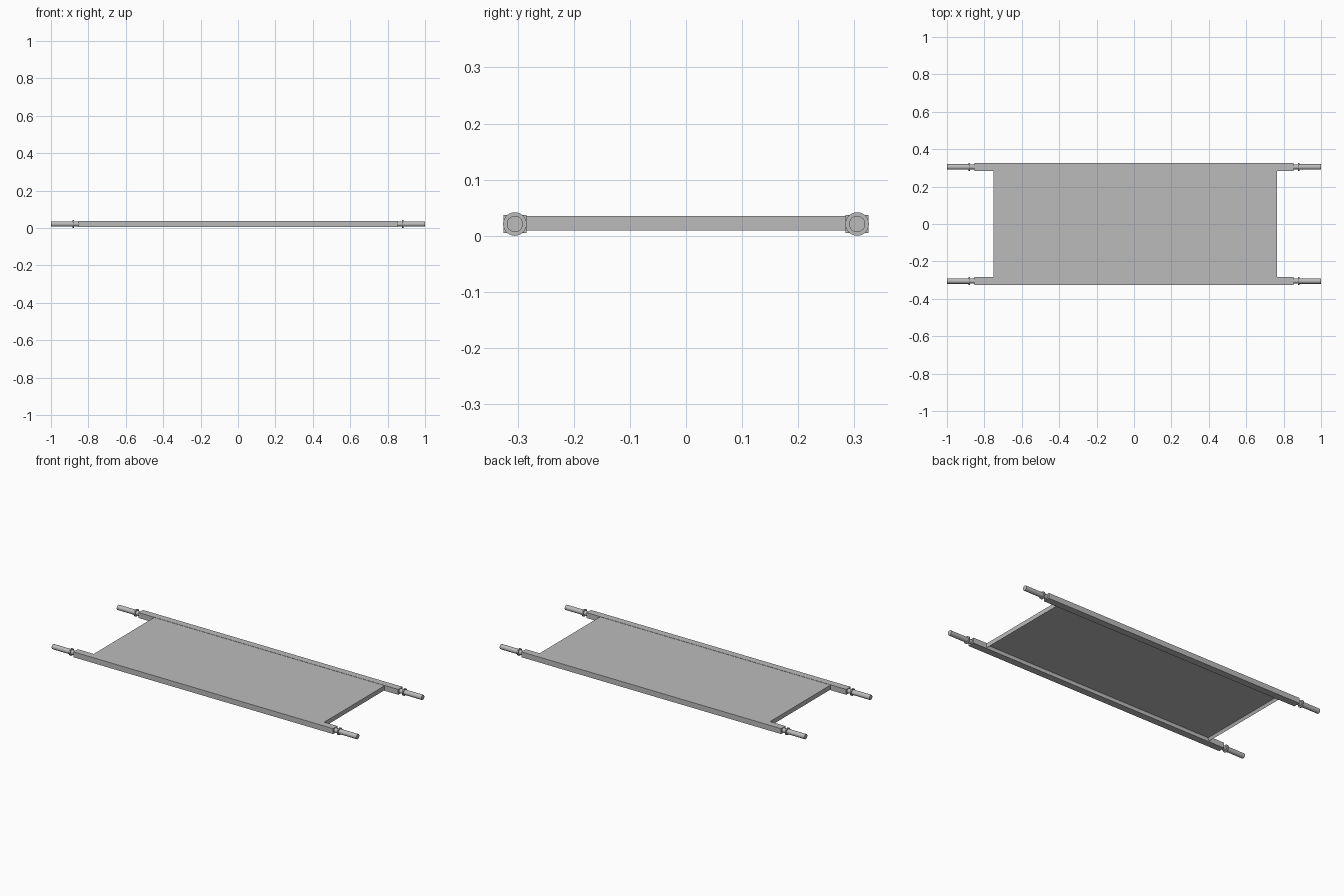
import bpy
import bmesh
import math
from mathutils import Matrix

if "Cube" in bpy.data.objects:
    bpy.data.objects.remove(bpy.data.objects["Cube"], do_unlink=True)

grey = bpy.data.materials.new("plain grey")
grey.use_nodes = True
GREY = (0.5, 0.5, 0.5, 1)
grey.diffuse_color = GREY
grey.node_tree.nodes["Principled BSDF"].inputs["Base Color"].default_value = GREY

AXIS_Z = 0.021
RAIL_Y = 0.305


def finish(name, bm):
    bmesh.ops.recalc_face_normals(bm, faces=bm.faces)
    mesh = bpy.data.meshes.new(name)
    bm.to_mesh(mesh)
    bm.free()
    mesh.materials.append(grey)
    obj = bpy.data.objects.new(name, mesh)
    bpy.context.collection.objects.link(obj)
    return obj


def box(name, low, high):
    bm = bmesh.new()
    size = [b - a for a, b in zip(low, high)]
    mid = [(a + b) / 2 for a, b in zip(low, high)]
    bmesh.ops.create_cube(bm, size=1, matrix=Matrix.Translation(mid) @ Matrix.Diagonal((*size, 1)))
    return bm


def lathe(name, profile, side, y, segments=24):
    """Turn (distance along x, radius) pairs around a pole axis."""
    bm = bmesh.new()
    rings = []
    for x, r in profile:
        angles = [math.tau * i / segments for i in range(segments)]
        rings.append([bm.verts.new((side * x, y + r * math.cos(a), AXIS_Z + r * math.sin(a))) for a in angles])
    for a, b in zip(rings, rings[1:]):
        for i in range(segments):
            j = (i + 1) % segments
            bm.faces.new((a[i], a[j], b[j], b[i]))
    bm.faces.new(rings[0])
    bm.faces.new(rings[-1])
    obj = finish(name, bm)
    bpy.ops.object.select_all(action="DESELECT")
    obj.select_set(True)
    bpy.context.view_layer.objects.active = obj
    bpy.ops.object.shade_smooth_by_angle(angle=math.radians(35))


# Side rails with a turned neck, collar and grip at each end
GRIP = [(0.84, 0.013), (0.877, 0.013), (0.877, 0.021), (0.884, 0.021), (0.884, 0.0145), (1.0, 0.0145)]
for y, where in ((-RAIL_Y, "front"), (RAIL_Y, "back")):
    bm = box("rail", (-0.853, y - 0.0205, 0.005), (0.853, y + 0.0205, 0.037))
    finish(where + "_rail", bm)
    for side, hand in ((1, "left"), (-1, "right")):
        lathe(f"{where}_{hand}_grip", GRIP, side, y)

# Stretched bed panel, hollowed underneath to leave a rim
bm = box("bed", (-0.75, -0.29, 0.009), (0.764, 0.29, 0.0355))
bottom = min(bm.faces, key=lambda f: f.calc_center_median().z)
bmesh.ops.inset_region(bm, faces=[bottom], thickness=0.012)
bmesh.ops.translate(bm, verts=bottom.verts, vec=(0, 0, 0.016))
finish("bed_panel", bm)
